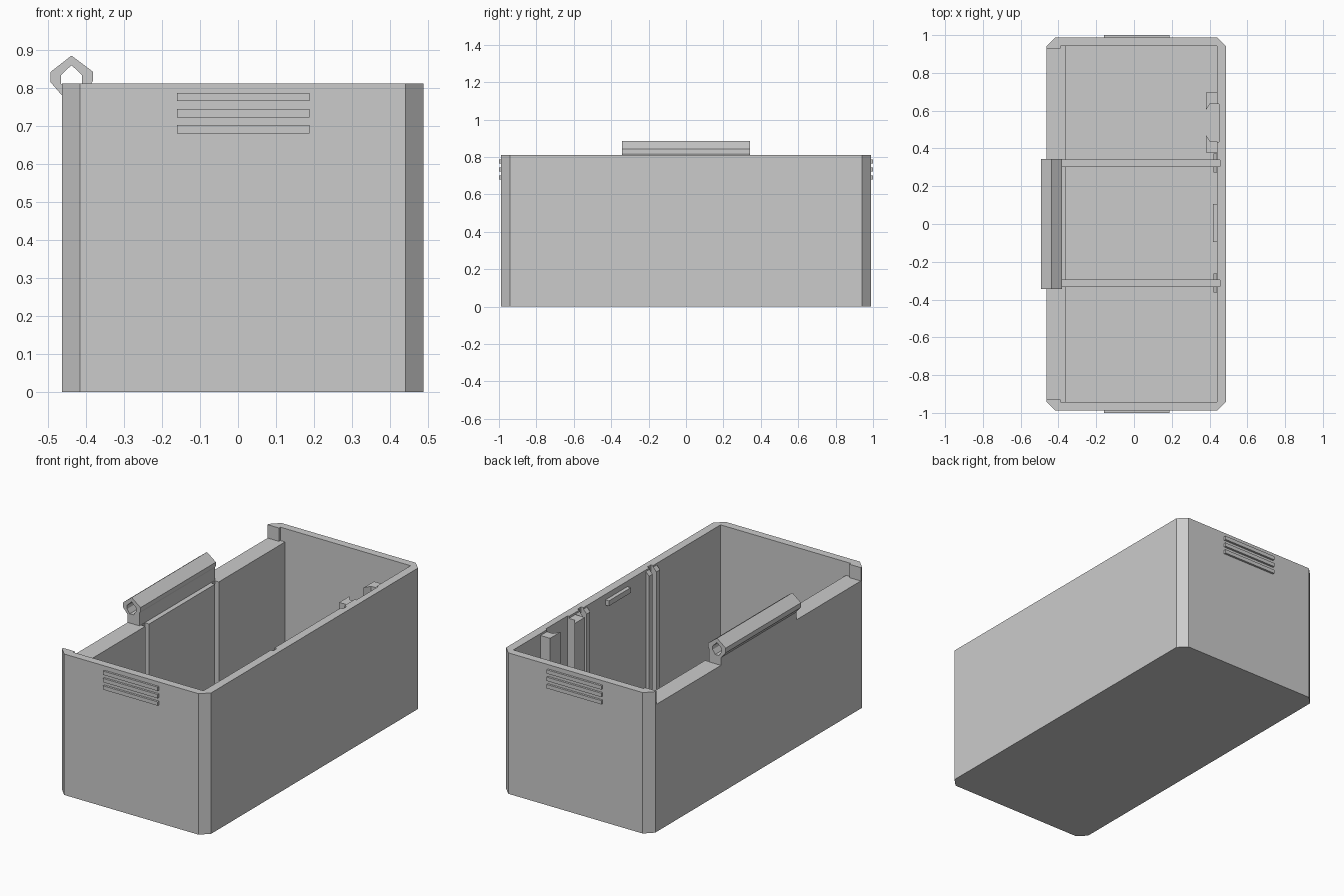
import bpy
import bmesh

if "Cube" in bpy.data.objects:
    bpy.data.objects.remove(bpy.data.objects["Cube"])

grey = bpy.data.materials.new("plain_grey")
grey.use_nodes = True
color = (0.6, 0.6, 0.6, 1)
grey.diffuse_color = color
grey.node_tree.nodes["Principled BSDF"].inputs["Base Color"].default_value = color


def prism(name, outline, low, high, axis="z"):
    """Extrude an outline along z (outline in x, y) or along y (outline in x, z)."""
    bm = bmesh.new()
    place = (lambda p: (p[0], p[1], low)) if axis == "z" else (lambda p: (p[0], low, p[1]))
    face = bm.faces.new([bm.verts.new(place(p)) for p in outline])
    new = bmesh.ops.extrude_face_region(bm, geom=[face])["geom"]
    shift = (0, 0, high - low) if axis == "z" else (0, high - low, 0)
    bmesh.ops.translate(bm, verts=[v for v in new if isinstance(v, bmesh.types.BMVert)], vec=shift)
    bmesh.ops.recalc_face_normals(bm, faces=bm.faces)
    mesh = bpy.data.meshes.new(name)
    bm.to_mesh(mesh)
    bm.free()
    mesh.materials.append(grey)
    obj = bpy.data.objects.new(name, mesh)
    bpy.context.collection.objects.link(obj)
    return obj


def box(name, x0, x1, y0, y1, z0, z1):
    return prism(name, [(x0, y0), (x1, y0), (x1, y1), (x0, y1)], z0, z1)


def cut(target, cutter):
    mod = target.modifiers.new("cut", "BOOLEAN")
    mod.operation = "DIFFERENCE"
    mod.solver = "EXACT"
    mod.object = cutter
    bpy.context.view_layer.objects.active = target
    bpy.ops.object.modifier_apply(modifier=mod.name)
    bpy.data.objects.remove(cutter)


# Outer tub with chamfered corners
L, R, E, C, TOP, RIM, FLOOR = -0.463, 0.488, 0.988, 0.047, 0.812, 0.735, 0.05
tub = prism("tub", [(L + C, -E), (R - C, -E), (R, -E + C), (R, E - C),
                    (R - C, E), (L + C, E), (L, E - C), (L, -E + C)], 0, TOP)

# Cavity, lowered rim on the hinge side, and the latch pocket
cut(tub, box("cavity", -0.36, 0.44, -0.943, 0.943, FLOOR, 1))
cut(tub, box("rim_drop", -0.6, -0.35, -0.93, 0.93, RIM, 1))
cut(tub, box("rim_drop_inner", -0.39, -0.35, -0.943, 0.943, RIM, 1))
cut(tub, box("pocket", 0.4, 0.45, 0.435, 0.635, FLOOR, 1))

# Divider grooves through walls and floor, with guide ribs on the left wall
for tag, y in (("back", 0.322), ("front", -0.313)):
    cut(tub, box("groove", -0.385, 0.455, y - 0.017, y + 0.017, FLOOR - 0.02, 1))
    for side in (-1, 1):
        y0, y1 = sorted((y + side * 0.017, y + side * 0.05))
        prism("guide_rib_" + tag, [(0.442, FLOOR), (0.42, FLOOR), (0.42, 0.78), (0.442, 0.805)],
              y0, y1, "y")

# Channel posts that hold the latch
for side in (-1, 1):
    prism("channel_post", [(0.442, 0.537 + side * 0.158), (0.38, 0.537 + side * 0.158),
                           (0.38, 0.537 + side * 0.065), (0.403, 0.537 + side * 0.1),
                           (0.442, 0.537 + side * 0.1)], FLOOR, 0.8)

# Small catch on the left wall
box("catch", 0.418, 0.442, -0.095, 0.105, 0.75, 0.78)

# Hinge barrel with an angular bore
hinge = prism("hinge", [(-0.438, 0.885), (-0.493, 0.842), (-0.493, 0.815), (-0.463, 0.78),
                        (-0.463, RIM - 0.01), (-0.388, RIM - 0.01), (-0.388, 0.808),
                        (-0.381, 0.82), (-0.381, 0.842)], -0.343, 0.343, "y")
cut(hinge, prism("bore", [(-0.438, 0.86), (-0.466, 0.833), (-0.466, 0.812), (-0.45, 0.788),
                          (-0.426, 0.788), (-0.41, 0.812), (-0.41, 0.833)], -0.4, 0.4, "y"))

# Raised grip bars on both ends
for tag, s in (("front", -1), ("back", 1)):
    y0, y1 = sorted((s * (E - 0.01), s))
    for i in range(3):
        z = 0.776 - i * 0.0425
        box("grip_bar_" + tag, -0.16, 0.188, y0, y1, z - 0.011, z + 0.011)
